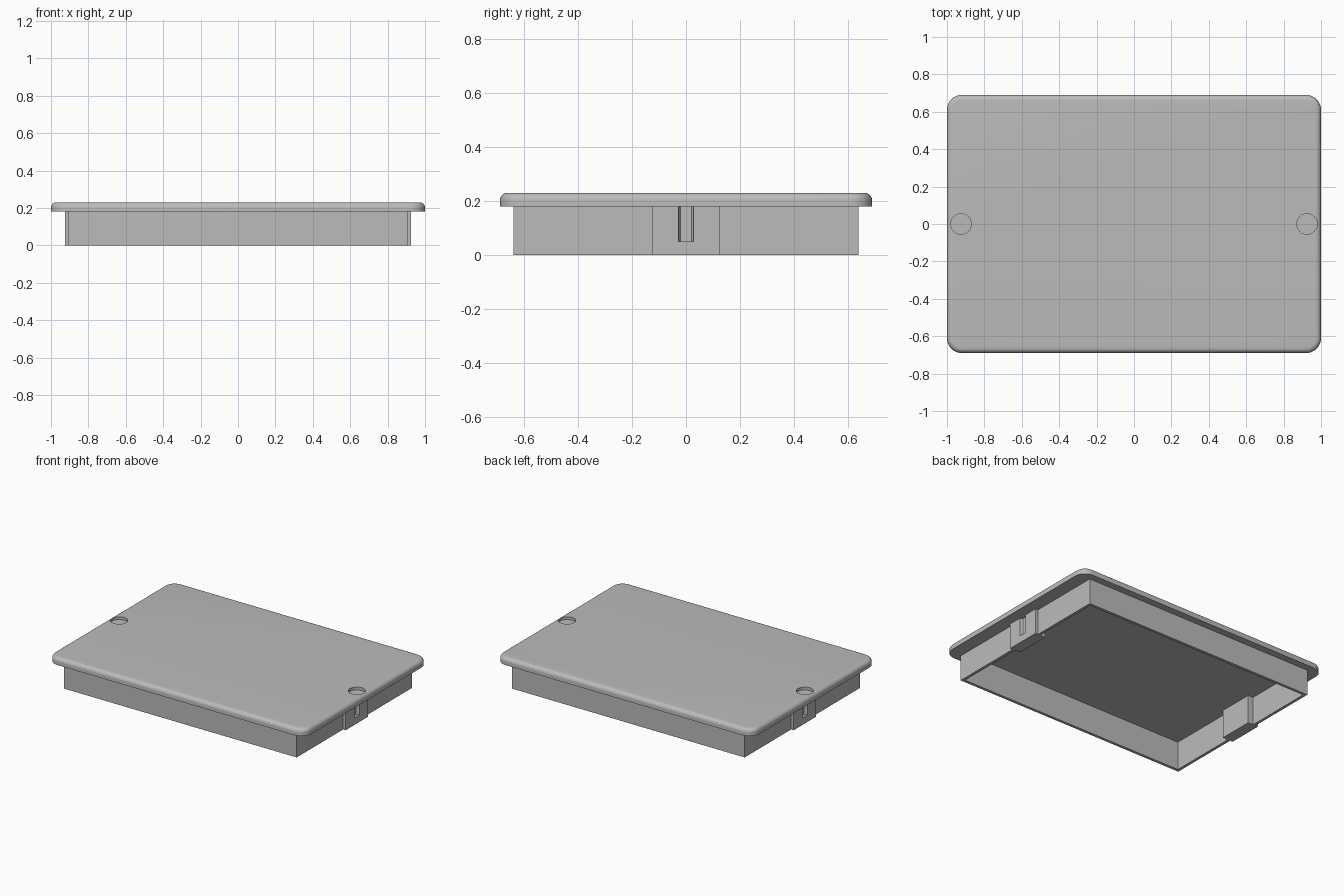
import bpy, bmesh, math
from mathutils import Matrix, Vector

cube = bpy.data.objects.get("Cube")
if cube:
    bpy.data.objects.remove(cube, do_unlink=True)

# Single plain grey finish
grey = bpy.data.materials.new("plain_grey")
grey.use_nodes = True
colour = (0.5, 0.5, 0.5, 1)
grey.diffuse_color = colour
grey.node_tree.nodes["Principled BSDF"].inputs["Base Color"].default_value = colour

PLATE_BOTTOM, PLATE_TOP = 0.18, 0.23
CAVITY_TOP = 0.2
SCREW_X = 0.925


def finish(name, bm):
    bmesh.ops.recalc_face_normals(bm, faces=bm.faces)
    mesh = bpy.data.meshes.new(name)
    bm.to_mesh(mesh)
    bm.free()
    mesh.materials.append(grey)
    obj = bpy.data.objects.new(name, mesh)
    bpy.context.collection.objects.link(obj)
    return obj


def box_mesh(low, high):
    low, high = Vector(low), Vector(high)
    bm = bmesh.new()
    bmesh.ops.create_cube(bm, size=1)
    bmesh.ops.scale(bm, vec=high - low, verts=bm.verts)
    bmesh.ops.translate(bm, vec=(low + high) / 2, verts=bm.verts)
    return bm


def box(name, low, high):
    return finish(name, box_mesh(low, high))


def cylinder(name, x, radius, bottom, top):
    bm = bmesh.new()
    bmesh.ops.create_cone(bm, cap_ends=True, segments=48, radius1=radius,
                          radius2=radius, depth=top - bottom,
                          matrix=Matrix.Translation((x, 0, (top + bottom) / 2)))
    return finish(name, bm)


def cut(obj, cutter):
    mod = obj.modifiers.new("cut", "BOOLEAN")
    mod.operation, mod.solver, mod.object = "DIFFERENCE", "EXACT", cutter
    bpy.context.view_layer.objects.active = obj
    bpy.ops.object.modifier_apply(modifier=mod.name)
    bpy.data.objects.remove(cutter, do_unlink=True)


def cavity():
    return box("cavity_cutter", (-0.885, -0.62, -0.1), (0.885, 0.62, CAVITY_TOP))


# Cover plate: rounded corners, then a fillet around the top rim
bm = box_mesh((-1, -0.69, PLATE_BOTTOM), (1, 0.69, PLATE_TOP))
upright = [e for e in bm.edges if abs(e.verts[0].co.z - e.verts[1].co.z) > 0.01]
bmesh.ops.bevel(bm, geom=upright, offset=0.08, segments=10, profile=0.5,
                affect="EDGES")
rim = [e for e in bm.edges if all(v.co.z > PLATE_TOP - 0.001 for v in e.verts)]
bmesh.ops.bevel(bm, geom=rim, offset=0.028, segments=6, profile=0.5,
                affect="EDGES")
plate = finish("cover_plate", bm)
cut(plate, cavity())

# Thin rectangular skirt under the plate
skirt = box("skirt", (-0.905, -0.64, 0), (0.905, 0.64, PLATE_BOTTOM))
cut(skirt, cavity())

parts = [plate, skirt]
for side, label in ((1, "left"), (-1, "right")):
    # Shallow round screw recess in the plate
    cut(plate, cylinder("recess_cutter", side * SCREW_X, 0.055, 0.21, 0.3))
    # Screw boss through the end wall, with a half-round slot outside
    xs = sorted((side * 0.845, side * SCREW_X))
    boss = box(label + "_screw_boss", (xs[0], -0.125, 0), (xs[1], 0.125, CAVITY_TOP))
    cut(boss, cylinder("slot_cutter", side * SCREW_X, 0.028, 0.05, 0.19))
    parts.append(boss)

# Smooth the rounded surfaces and keep hard edges crisp
bpy.ops.object.select_all(action="DESELECT")
for part in parts:
    part.select_set(True)
bpy.context.view_layer.objects.active = plate
bpy.ops.object.shade_smooth_by_angle(angle=math.radians(30))
